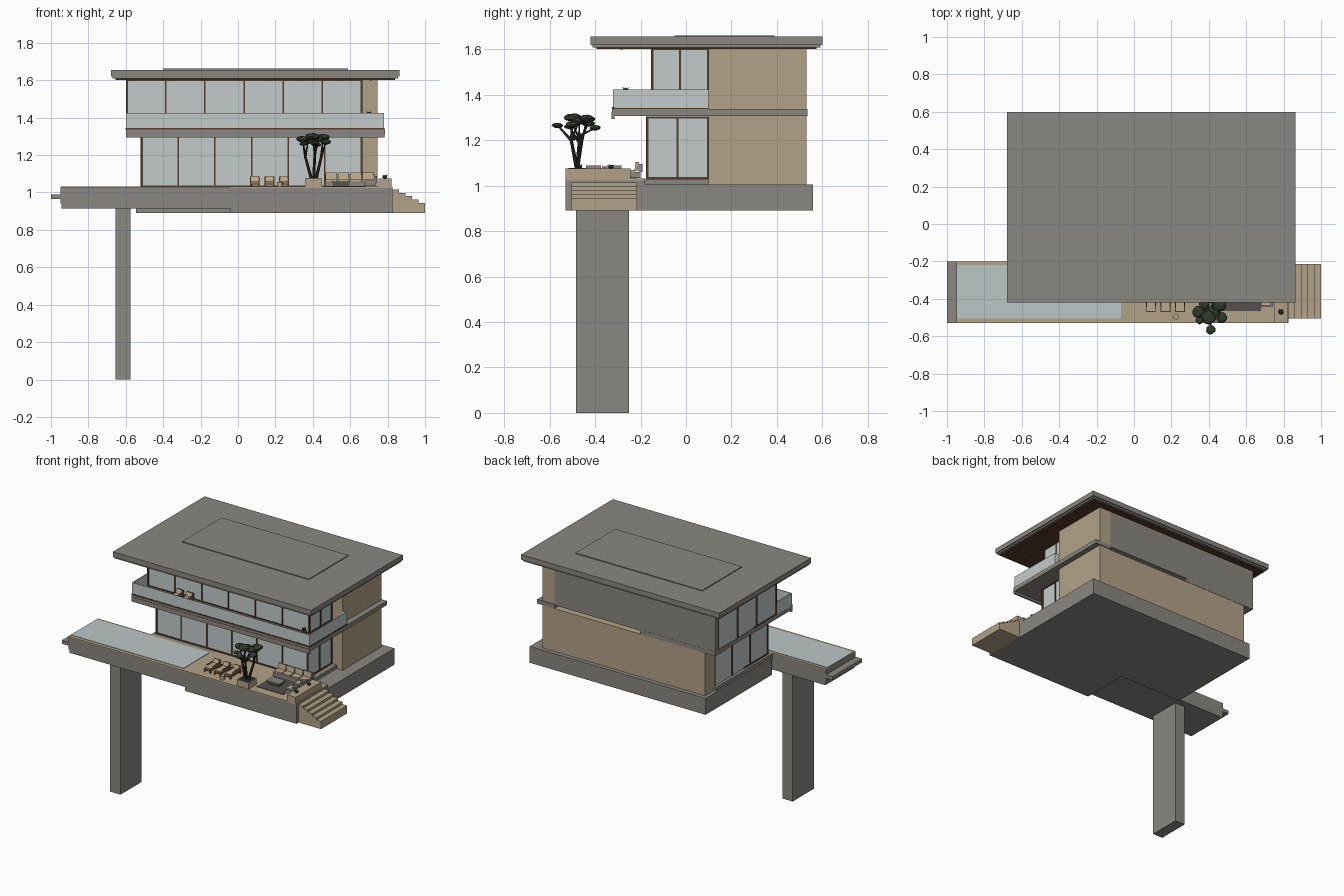
import bpy, bmesh, math, random
from mathutils import Vector

if "Cube" in bpy.data.objects:
    bpy.data.objects.remove(bpy.data.objects["Cube"])
random.seed(4)

def mat(name, r, g, b):
    m = bpy.data.materials.new(name)
    m.diffuse_color = (r, g, b, 1)
    m.use_nodes = True
    m.node_tree.nodes["Principled BSDF"].inputs["Base Color"].default_value = m.diffuse_color
    return m

CONC = mat("concrete", .26, .245, .22)
TAN = mat("travertine", .45, .365, .245)
GLASS = mat("glass", .55, .60, .60)
WATER = mat("water", .50, .57, .58)
BROWN = mat("dark_wood", .09, .045, .022)
LEAF = mat("foliage", .03, .043, .025)
BARK = mat("bark", .035, .028, .022)
TEAK = mat("teak", .26, .10, .04)
FABRIC = mat("fabric", .50, .40, .27)
DARK = mat("charcoal", .09, .08, .075)

def finish(name, bm, m):
    me = bpy.data.meshes.new(name)
    bm.to_mesh(me)
    bm.free()
    me.materials.append(m)
    o = bpy.data.objects.new(name, me)
    bpy.context.collection.objects.link(o)
    return o

def box(name, x, y, z, m, tilt=0):
    """Box from (min, max) pairs, optionally tilted about its x axis."""
    bm = bmesh.new()
    bmesh.ops.create_cube(bm, size=1)
    for v in bm.verts:
        v.co = Vector((v.co.x * (x[1] - x[0]), v.co.y * (y[1] - y[0]), v.co.z * (z[1] - z[0])))
    o = finish(name, bm, m)
    o.location = [(a + b) / 2 for a, b in (x, y, z)]
    o.rotation_euler.x = tilt
    return o

def rod(name, a, b, r1, r2, m, n=8):
    a, b = Vector(a), Vector(b)
    bm = bmesh.new()
    bmesh.ops.create_cone(bm, cap_ends=True, segments=n, radius1=r1, radius2=r2, depth=(b - a).length)
    o = finish(name, bm, m)
    o.location = (a + b) / 2
    o.rotation_euler = (b - a).to_track_quat('Z', 'Y').to_euler()
    return o

def blob(name, c, s, m=LEAF):
    bm = bmesh.new()
    bmesh.ops.create_icosphere(bm, subdivisions=2, radius=1)
    for v in bm.verts:
        k = random.uniform(.9, 1.08)
        v.co = Vector((v.co.x * s[0], v.co.y * s[1], v.co.z * s[2])) * k
    finish(name, bm, m).location = c

# Foundations, terrace and cantilevered pool
box("house_base", (-.545, .825), (-.18, .56), (.89, 1.005), CONC)
box("ground_floor", (-.535, .70), (-.2, .43), (1.0, 1.03), CONC)
box("terrace_base", (-.04, .825), (-.53, -.18), (.89, 1.024), CONC)
box("pool_body", (-.95, -.04), (-.53, -.2), (.94, 1.024), CONC)
box("pool_underside", (-.945, -.04), (-.525, -.2), (.915, .94), CONC)
box("pool_deck", (-.95, -.04), (-.53, -.2), (1.024, 1.03), TAN)
box("terrace_deck", (-.04, .825), (-.53, -.18), (1.024, 1.031), TAN)
box("pool_water", (-.947, -.07), (-.505, -.22), (1.028, 1.033), WATER)
box("overflow_trough", (-1, -.95), (-.53, -.2), (.965, .99), CONC)
box("pool_pier", (-.655, -.575), (-.485, -.25), (0, .915), CONC)

# Stairs
for i in range(5):
    box("stair_step", (.825 + .035 * i, .86 + .035 * i), (-.505, -.215), (.89, 1.015 - .0175 * i), TAN)

# Walls
box("lower_side_wall", (.66, .745), (.10, .53), (1.005, 1.31), TAN)
box("lower_back_wall", (-.52, .66), (.42, .53), (1.005, 1.305), TAN)
box("upper_side_wall", (.65, .745), (.10, .53), (1.335, 1.605), TAN)
box("upper_back_wall", (-.6, .65), (.50, .531), (1.33, 1.605), CONC)

# Glazing with dark frames
def glazing(name, x0, x1, y0, y1, z0, z1, nx, left_y, nl):
    box(name + "_glass", (x0, x1), (y0, y1), (z0, z1), GLASS)
    t = .004
    for i in range(nx + 1):
        x = x0 + (x1 - x0) * i / nx
        box(name + "_front_mullion", (x - t, x + t), (y0 - .005, y0 + .006), (z0, z1), BROWN)
    for i in range(nl + 1):
        y = y0 + (left_y - y0) * i / nl
        box(name + "_left_mullion", (x0 - .005, x0 + .006), (y - t, y + t), (z0, z1), BROWN)
    for i in range(3):
        y = y0 + (.096 - y0) * i / 2
        box(name + "_right_mullion", (x1 - .006, x1 + .005), (y - t, y + t), (z0, z1), BROWN)
    for z in (z0, z1 - .008):
        box(name + "_frame", (x0 - .004, x1 + .004), (y0 - .004, .098), (z, z + .008), BROWN)

glazing("lower", -.515, .66, -.17, .425, 1.03, 1.305, 6, .42, 3)
glazing("upper", -.595, .66, -.15, .50, 1.335, 1.605, 6, .495, 3)

# Upper floor slab, with an open slot along part of the back wall
box("floor_slab", (-.6, .785), (-.325, .41), (1.308, 1.337), CONC)
box("floor_slab_right", (.65, .785), (.41, .535), (1.308, 1.337), CONC)
box("floor_slab_left", (-.6, -.02), (.41, .532), (1.305, 1.337), CONC)
box("balcony_front_lip", (-.598, .783), (-.328, -.315), (1.293, 1.325), CONC)

# Balcony balustrade
box("balustrade_front", (-.6, .78), (-.322, -.316), (1.337, 1.424), GLASS)
box("balustrade_right", (.774, .78), (-.316, .10), (1.337, 1.424), GLASS)
box("balustrade_left", (-.6, -.594), (-.316, -.155), (1.337, 1.424), GLASS)
box("balustrade_return", (.745, .774), (.094, .10), (1.337, 1.424), GLASS)
box("balustrade_rail", (-.602, .782), (-.325, -.314), (1.337, 1.346), BROWN)
box("balustrade_rail_right", (.772, .782), (-.314, .10), (1.337, 1.343), BROWN)

# Roof
box("roof_slab", (-.68, .863), (-.42, .60), (1.62, 1.656), CONC)
box("roof_edge_step", (-.672, .855), (-.412, .592), (1.609, 1.62), CONC)
box("roof_soffit", (-.655, .84), (-.395, .575), (1.602, 1.609), BROWN)
box("roof_panel", (-.40, .587), (-.05, .39), (1.656, 1.662), CONC)
for i in range(8):
    x = -.55 + .18 * i
    box("soffit_light", (x - .006, x + .006), (-.29, -.278), (1.600, 1.602), FABRIC)

# Planters and the multi-stem tree
box("tree_planter", (.358, .45), (-.525, -.435), (1.03, 1.075), TAN)
box("tree_soil", (.366, .442), (-.517, -.443), (1.074, 1.077), BARK)
box("end_planter", (.752, .82), (-.53, -.245), (1.03, 1.075), TAN)
base = Vector((.405, -.48, 1.07))
crowns = [(.41, -.565, 1.265, .03), (.345, -.47, 1.285, .04), (.40, -.50, 1.30, .045),
          (.455, -.435, 1.295, .042), (.375, -.43, 1.275, .035), (.47, -.50, 1.27, .035),
          (.42, -.40, 1.255, .03), (.35, -.515, 1.26, .025), (.43, -.47, 1.285, .04)]
for j, c in enumerate([(.36, -.47, 1.19), (.41, -.505, 1.20), (.445, -.46, 1.19)]):
    rod("tree_trunk", base + Vector((.012 * (j - 1), 0, 0)), c, .009, .007, BARK)
    for k in crowns:
        if min(range(3), key=lambda q: abs(k[0] - (.36, .41, .45)[q])) == j:
            rod("tree_branch", c, k[:3], .007, .003, BARK, 6)
for x, y, z, r in crowns:
    blob("tree_crown", (x, y, z), (r * .85, r * .85, r * .42))

def plant(c, r):
    blob("small_plant", c, (r, r, r * .7))
    for i in range(6):
        a = i * math.pi / 3
        rod("small_plant_leaf", c, (c[0] + 1.3 * r * math.cos(a), c[1] + 1.3 * r * math.sin(a), c[2] + r), .003, .0005, LEAF, 4)

plant((.785, -.47, 1.083), .013)
plant((.785, -.33, 1.083), .012)
rod("balcony_pot", (.70, -.265, 1.337), (.70, -.265, 1.41), .013, .02, DARK, 12)
plant((.70, -.265, 1.42), .014)

# Lounge chairs: frame, legs, seat cushion and leaning back
def lounger(x, y, z, w=.026):
    box("chair_frame", (x - w, x + w), (y, y + .12), (z + .014, z + .024), TEAK)
    for sx in (-1, 1):
        for py in (y + .004, y + .112):
            px = x + sx * (w - .004)
            box("chair_leg", (px - .004, px + .004), (py - .004, py + .004), (z, z + .016), TEAK)
        px = x + sx * (w - .002)
        box("chair_arm", (px - .003, px + .003), (y + .03, y + .12), (z + .036, z + .041), TEAK)
    box("chair_cushion", (x - w + .004, x + w - .004), (y + .004, y + .10), (z + .024, z + .032), FABRIC)
    box("chair_back", (x - w, x + w), (y + .105, y + .113), (z + .02, z + .055), TEAK, -.35)
    box("chair_back_cushion", (x - w + .004, x + w - .004), (y + .097, y + .106), (z + .026, z + .058), FABRIC, -.35)

for x in (.09, .168, .246):
    lounger(x, -.47, 1.03)
for x in (-.33, -.25):
    lounger(x, -.285, 1.337)
rod("side_table", (.225, -.495, 1.03), (.225, -.495, 1.055), .016, .016, TAN, 16)

# Outdoor sofa set on a rug
box("rug", (.47, .68), (-.465, -.28), (1.031, 1.034), DARK)
box("sofa_seat", (.465, .73), (-.275, -.2), (1.034, 1.06), CONC)
box("sofa_back", (.465, .73), (-.21, -.192), (1.06, 1.095), CONC)
for i in range(4):
    x = .468 + .066 * i
    box("sofa_cushion", (x, x + .06), (-.273, -.222), (1.06, 1.07), FABRIC)
    box("sofa_back_cushion", (x, x + .06), (-.224, -.21), (1.066, 1.105), FABRIC, -.15)
box("low_table", (.50, .60), (-.40, -.33), (1.05, 1.06), CONC)
box("low_table_base", (.51, .59), (-.39, -.34), (1.034, 1.05), DARK)
for y in (-.44, -.35):
    box("armchair_seat", (.675, .735), (y, y + .065), (1.034, 1.058), CONC)
    box("armchair_back", (.728, .742), (y, y + .065), (1.05, 1.088), CONC)
    box("armchair_cushion", (.678, .726), (y + .005, y + .06), (1.058, 1.068), FABRIC)
